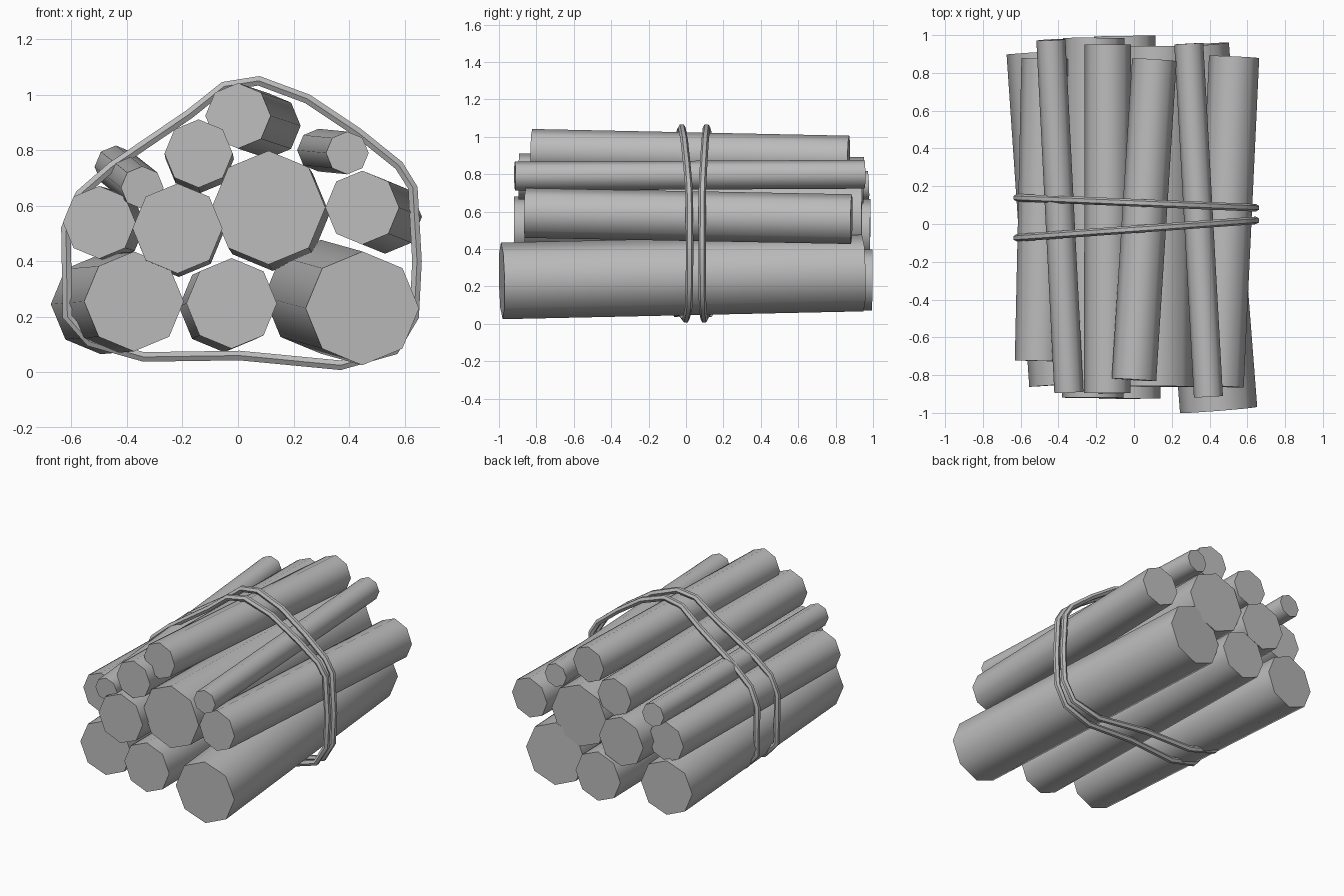
import bpy, bmesh, math
from mathutils import Vector

cube = bpy.data.objects.get("Cube")
if cube:
    bpy.data.objects.remove(cube, do_unlink=True)

GREY = (0.5, 0.5, 0.5, 1)
mat = bpy.data.materials.new("plain grey")
mat.use_nodes = True
mat.diffuse_color = GREY
mat.node_tree.nodes["Principled BSDF"].inputs["Base Color"].default_value = GREY


def finish(name, bm):
    """Turn a bmesh into a shaded, coloured object."""
    bmesh.ops.recalc_face_normals(bm, faces=bm.faces)
    mesh = bpy.data.meshes.new(name)
    bm.to_mesh(mesh)
    bm.free()
    mesh.materials.append(mat)
    obj = bpy.data.objects.new(name, mesh)
    bpy.context.collection.objects.link(obj)
    bpy.ops.object.select_all(action="DESELECT")
    obj.select_set(True)
    bpy.context.view_layer.objects.active = obj
    bpy.ops.object.shade_smooth_by_angle(angle=math.radians(50))


def log(name, radius, front, back):
    """Eight-sided log whose cut ends are square to its own axis."""
    a, b = Vector(front), Vector(back)
    axis = (b - a).normalized()
    side = axis.cross(Vector((0, 0, 1))).normalized()
    up = side.cross(axis)
    bm = bmesh.new()
    rings = []
    for centre in (a, b):
        rings.append([bm.verts.new(centre + radius * (side * math.cos(i * math.tau / 8)
                                                      + up * math.sin(i * math.tau / 8)))
                      for i in range(8)])
        bm.faces.new(rings[-1])
    for i in range(8):
        j = (i + 1) % 8
        bm.faces.new((rings[0][i], rings[0][j], rings[1][j], rings[1][i]))
    finish(name, bm)


def rope(name, path, y_mid, slope):
    """Closed six-sided rope around the bundle, on a leaning plane."""
    bm = bmesh.new()
    count = len(path)
    rings = []
    for k, (x, z) in enumerate(path):
        before, after = Vector(path[k - 1]), Vector(path[(k + 1) % count])
        along = (after - before).normalized()
        out = Vector((-along.y, 0, along.x))
        centre = Vector((x, y_mid + slope * x, z))
        rings.append([bm.verts.new(centre + 0.02 * (Vector((0, math.cos(t), 0)) + out * math.sin(t)))
                      for t in (i * math.tau / 6 for i in range(6))])
    for k in range(count):
        p, q = rings[k], rings[(k + 1) % count]
        for i in range(6):
            j = (i + 1) % 6
            bm.faces.new((p[i], p[j], q[j], q[i]))
    finish(name, bm)


# Bottom row of logs
log("bottom_right_log", 0.18, (-0.375, -0.85, 0.255), (-0.495, 0.91, 0.245))
log("bottom_middle_log", 0.163, (-0.023, -0.925, 0.248), (-0.05, 0.995, 0.235))
log("bottom_left_log", 0.205, (0.448, -0.985, 0.23), (0.298, 0.945, 0.272))

# Middle row of logs
log("middle_outer_right_log", 0.131, (-0.5, -0.725, 0.54), (-0.465, 0.875, 0.53))
log("middle_inner_right_log", 0.162, (-0.218, -0.92, 0.518), (-0.213, 0.985, 0.505))
log("large_core_log", 0.205, (0.11, -0.86, 0.593), (0.125, 0.94, 0.57))
log("middle_outer_left_log", 0.133, (0.448, -0.86, 0.593), (0.53, 0.885, 0.56))

# Upper logs and thin branches
log("upper_right_log", 0.123, (-0.142, -0.895, 0.788), (-0.138, 0.95, 0.768))
log("top_log", 0.118, (0, -0.825, 0.924), (0.108, 0.87, 0.888))
log("thin_left_branch", 0.077, (0.394, -0.915, 0.79), (0.29, 0.955, 0.8))
log("thin_right_branch", 0.077, (-0.345, -0.89, 0.665), (-0.44, 0.975, 0.74))

# Two ropes tied round the bundle
loop = [(-0.05, 1.03), (0.075, 1.05), (0.25, 0.985), (0.43, 0.865), (0.58, 0.745),
        (0.63, 0.665), (0.645, 0.4), (0.635, 0.2), (0.565, 0.08), (0.37, 0.025),
        (0.005, 0.06), (-0.34, 0.055), (-0.535, 0.11), (-0.615, 0.2), (-0.62, 0.52),
        (-0.57, 0.64), (-0.455, 0.74), (-0.175, 0.93)]
rope("front_rope", loop, -0.028, 0.073)
rope("back_rope", loop, 0.113, -0.042)
